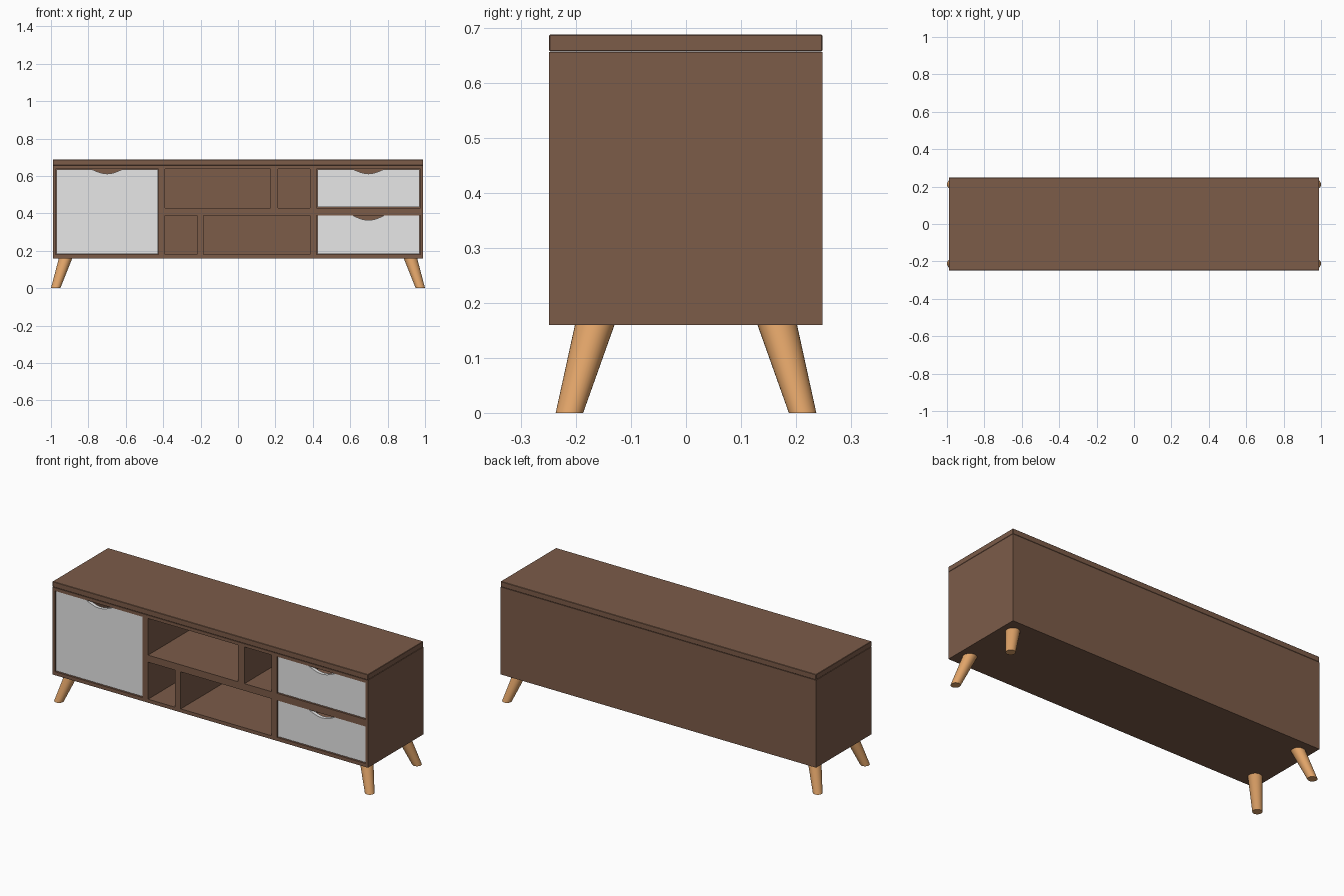
import bpy, bmesh, math

cube = bpy.data.objects.get("Cube")
if cube:
    bpy.data.objects.remove(cube, do_unlink=True)


def material(name, rgb):
    m = bpy.data.materials.new(name)
    m.use_nodes = True
    m.diffuse_color = (*rgb, 1)
    m.node_tree.nodes["Principled BSDF"].inputs["Base Color"].default_value = (*rgb, 1)
    return m


walnut = material("walnut brown", (0.2, 0.106, 0.066))
white = material("off white", (0.8, 0.8, 0.8))
oak = material("light oak", (0.75, 0.37, 0.14))


def finish(name, bm, mat, bevel=0):
    bmesh.ops.recalc_face_normals(bm, faces=bm.faces)
    mesh = bpy.data.meshes.new(name)
    bm.to_mesh(mesh)
    bm.free()
    mesh.materials.append(mat)
    ob = bpy.data.objects.new(name, mesh)
    bpy.context.collection.objects.link(ob)
    if bevel:
        mod = ob.modifiers.new("edge", "BEVEL")
        mod.width, mod.segments = bevel, 1
    return ob


def board(name, x, y, z, bevel=0):
    bm = bmesh.new()
    bmesh.ops.create_cube(bm, size=1)
    for v in bm.verts:
        for i, (lo, hi) in enumerate((x, y, z)):
            v.co[i] = hi if v.co[i] > 0 else lo
    return finish(name, bm, walnut, bevel)


FRONT, BACK, INNER = -0.249, 0.248, 0.228
LOW, SHELF, SHELF_TOP, HIGH = 0.18, 0.39, 0.43, 0.638
SIDE, WIDE = 0.975, 0.99
depth, inside = (FRONT, BACK), (FRONT, INNER)

# Carcass: outer boards
board("top_slab", (-WIDE, WIDE), depth, (0.657, 0.688), 0.002)
board("carcass_top", (-SIDE, SIDE), depth, (HIGH, 0.656))
board("carcass_bottom", (-SIDE, SIDE), depth, (0.16, LOW))
board("back_panel", (-SIDE, SIDE), (INNER, BACK), (LOW, HIGH))
for name, s in (("left", 1), ("right", -1)):
    board(name + "_side", sorted((s * SIDE, s * WIDE)), depth, (0.16, 0.656))

# Carcass: inner dividers and shelf
board("door_divider", (-0.425, -0.39), inside, (LOW, HIGH))
board("drawer_divider", (0.385, 0.42), inside, (LOW, HIGH))
board("middle_shelf", (-0.39, 0.385), inside, (SHELF, SHELF_TOP))
board("drawer_rail", (0.42, SIDE), inside, (SHELF, SHELF_TOP))
board("upper_cubby_divider", (0.175, 0.215), inside, (SHELF_TOP, HIGH))
board("lower_cubby_divider", (-0.22, -0.185), inside, (LOW, SHELF))


def notched_front(name, x0, x1, z0, z1):
    """Flat panel with a shallow finger notch in its top edge."""
    gap, half, drop, steps = 0.004, 0.082, 0.024, 16
    x0, x1, z0, z1 = x0 + gap, x1 - gap, z0 + gap, z1 - gap / 2
    mid = (x0 + x1) / 2
    outline = [(x0, z1), (x0, z0), (x1, z0), (x1, z1)]
    for i in range(steps + 1):
        t = 1 - 2 * i / steps
        outline.append((mid + half * t, z1 - drop * math.cos(t * math.pi / 2)))
    bm = bmesh.new()
    face = bm.faces.new([bm.verts.new((x, FRONT + 0.004, z)) for x, z in outline])
    solid = bmesh.ops.extrude_face_region(bm, geom=[face])
    moved = [v for v in solid["geom"] if isinstance(v, bmesh.types.BMVert)]
    bmesh.ops.translate(bm, verts=moved, vec=(0, 0.02, 0))
    finish(name, bm, white)


# Door and drawer fronts
notched_front("door", -SIDE, -0.425, LOW, HIGH)
notched_front("upper_drawer_front", 0.42, SIDE, SHELF_TOP, HIGH)
notched_front("lower_drawer_front", 0.42, SIDE, LOW, SHELF)

# Splayed tapered legs
for side, sx in (("left", 1), ("right", -1)):
    for end, sy in (("front", -1), ("back", 1)):
        bm = bmesh.new()
        bmesh.ops.create_cone(bm, cap_ends=True, segments=32,
                              radius1=0.025, radius2=0.036, depth=0.16)
        for v in bm.verts:
            foot = v.co.z < 0
            v.co.x += sx * (0.975 if foot else 0.922)
            v.co.y += sy * (0.212 if foot else 0.166)
            v.co.z += 0.08
        leg = finish(f"{end}_{side}_leg", bm, oak)
        bpy.ops.object.select_all(action="DESELECT")
        leg.select_set(True)
        bpy.context.view_layer.objects.active = leg
        bpy.ops.object.shade_smooth_by_angle(angle=math.radians(40))
